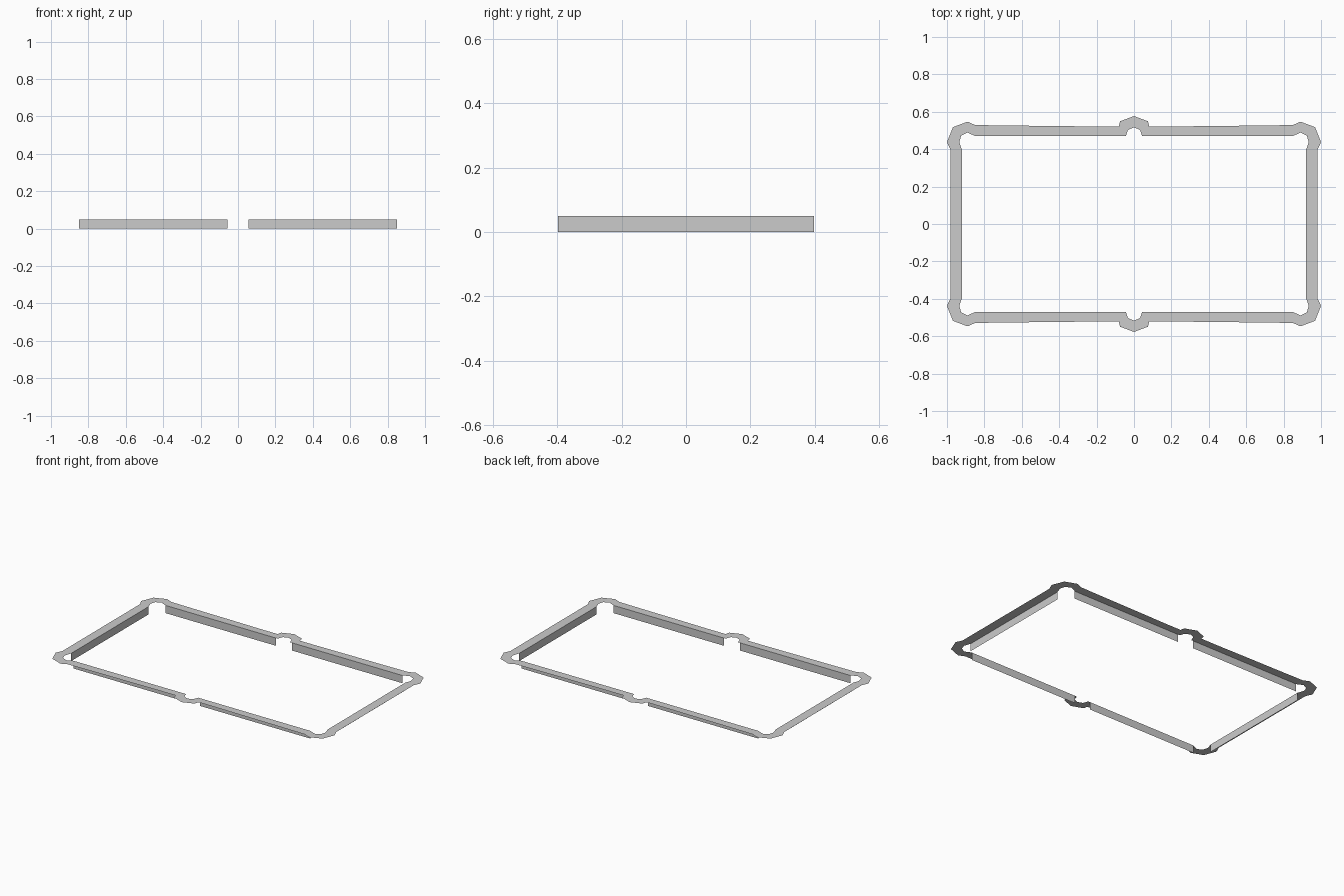
import bpy, bmesh

if "Cube" in bpy.data.objects:
    bpy.data.objects.remove(bpy.data.objects["Cube"])

H = 0.05  # rail height

# Paired outer / inner outline points of one quarter, middle pocket -> corner -> end rail
PAIRS = [
    ((0.0, 0.577), (0.0, 0.517)),
    ((0.075, 0.549), (0.032, 0.503)),
    ((0.081, 0.521), (0.044, 0.470)),
    ((0.20, 0.521), (0.20, 0.470)),
    ((0.42, 0.524), (0.42, 0.470)),
    ((0.64, 0.526), (0.64, 0.470)),
    ((0.849, 0.529), (0.849, 0.470)),
    ((0.89, 0.547), (0.89, 0.489)),
    ((0.968, 0.518), (0.924, 0.472)),
    ((1.0, 0.438), (0.934, 0.438)),
    ((0.981, 0.397), (0.920, 0.397)),
    ((0.981, 0.0), (0.920, 0.0)),
]


def make_quarters(name, quads):
    """Mirror quads into all four quarters and weld them into one object."""
    bm = bmesh.new()
    for sx in (1, -1):
        for sy in (1, -1):
            for q in quads:
                vs = [bm.verts.new((x * sx, y * sy, z)) for x, y, z in q]
                bm.faces.new(vs if sx * sy > 0 else vs[::-1])
    bmesh.ops.remove_doubles(bm, verts=bm.verts, dist=1e-4)
    mesh = bpy.data.meshes.new(name)
    bm.to_mesh(mesh)
    bm.free()
    obj = bpy.data.objects.new(name, mesh)
    bpy.context.collection.objects.link(obj)
    return obj


# Flat rail top with rounded pocket surrounds
top = []
for (o1, i1), (o2, i2) in zip(PAIRS, PAIRS[1:]):
    top.append([(*o1, H), (*i1, H), (*i2, H), (*o2, H)])
make_quarters("rail_top", top)


# Upright cushion faces along the inner edge, open at the pockets
def wall(a, b):
    return [(*a, H), (*a, 0), (*b, 0), (*b, H)]


make_quarters("side_cushions", [wall((0.057, 0.470), (0.849, 0.470))])
make_quarters("end_cushions", [wall((0.920, 0.397), (0.920, 0.0))])
